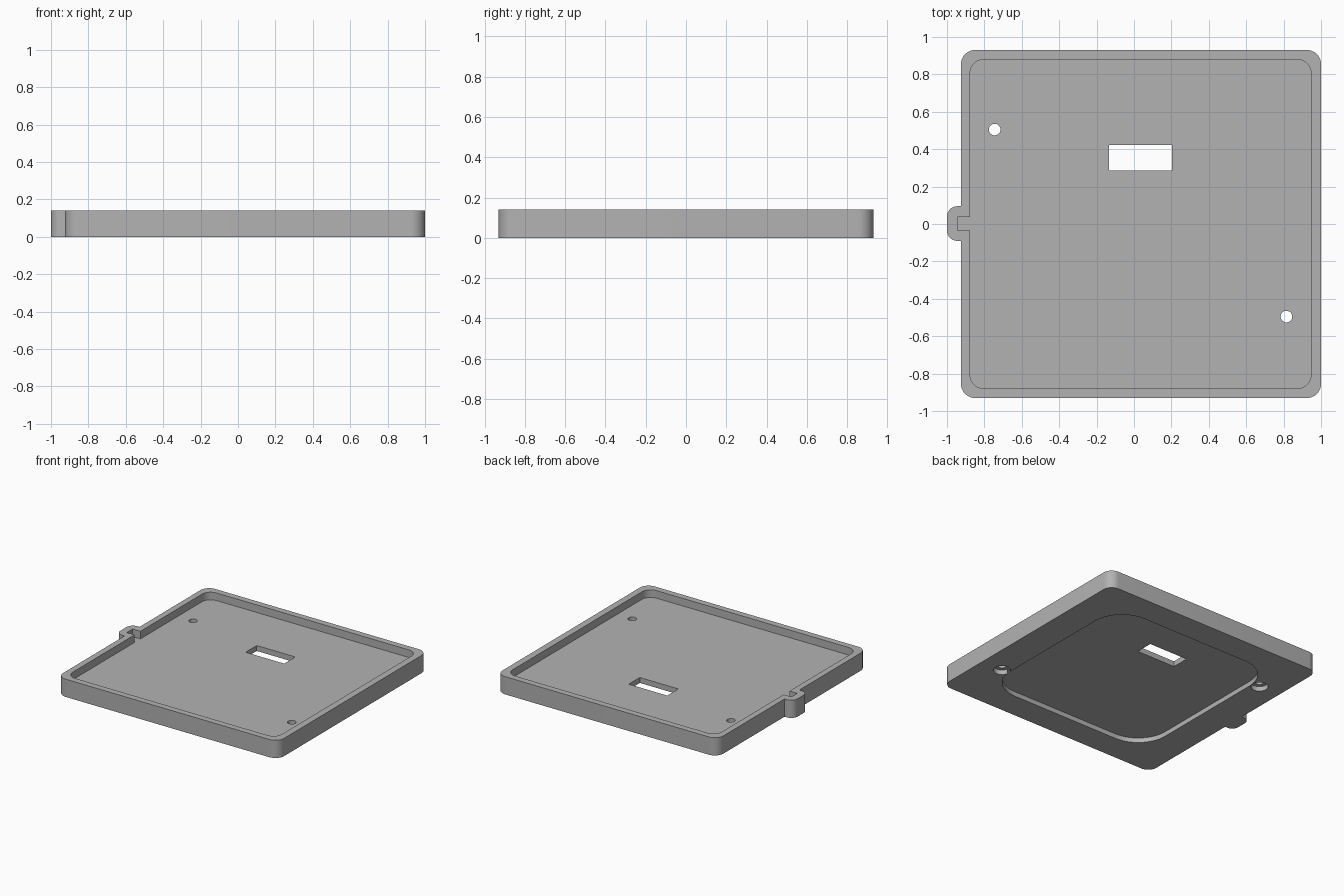
import bpy, bmesh, math
from mathutils import Vector

if "Cube" in bpy.data.objects:
    bpy.data.objects.remove(bpy.data.objects["Cube"], do_unlink=True)

grey = bpy.data.materials.new("plain_grey")
grey.use_nodes = True
GREY = (0.45, 0.45, 0.45, 1)
grey.diffuse_color = GREY
grey.node_tree.nodes["Principled BSDF"].inputs["Base Color"].default_value = GREY

HEIGHT, FLOOR, RECESS = 0.14, 0.08, 0.037
THROUGH = (-0.1, 0.3)


def rounded(corners, steps=10):
    """Outline from right-angled corners (x, y, radius)."""
    pts = []
    for i, (x, y, r) in enumerate(corners):
        p = Vector((x, y))
        if r == 0:
            pts.append(p)
            continue
        before = (Vector(corners[i - 1][:2]) - p).normalized()
        after = (Vector(corners[(i + 1) % len(corners)][:2]) - p).normalized()
        centre = p + r * (before + after)
        for k in range(steps + 1):
            t = math.pi / 2 * k / steps
            pts.append(centre - r * (after * math.cos(t) + before * math.sin(t)))
    return pts


def rectangle(x0, x1, y0, y1, r=0):
    return rounded([(x0, y0, r), (x1, y0, r), (x1, y1, r), (x0, y1, r)])


def circle(x, y, r, n=32):
    return [Vector((x + r * math.cos(2 * math.pi * k / n),
                    y + r * math.sin(2 * math.pi * k / n))) for k in range(n)]


def tabbed(x0, x1, y, r, tab_x, tab_y0, tab_y1, tab_r):
    """Rounded rectangle with a small tab on its -x side."""
    return rounded([(x0, -y, r), (x1, -y, r), (x1, y, r), (x0, y, r),
                    (x0, tab_y1, 0), (tab_x, tab_y1, tab_r),
                    (tab_x, tab_y0, tab_r), (x0, tab_y0, 0)])


def prism(name, outline, z0, z1):
    bm = bmesh.new()
    base = bm.faces.new([bm.verts.new((p.x, p.y, z0)) for p in outline])
    top = bmesh.ops.extrude_face_region(bm, geom=[base])["geom"]
    bmesh.ops.translate(bm, vec=(0, 0, z1 - z0),
                        verts=[v for v in top if isinstance(v, bmesh.types.BMVert)])
    bmesh.ops.recalc_face_normals(bm, faces=bm.faces)
    mesh = bpy.data.meshes.new(name)
    bm.to_mesh(mesh)
    bm.free()
    mesh.materials.append(grey)
    obj = bpy.data.objects.new(name, mesh)
    bpy.context.collection.objects.link(obj)
    return obj


# Outer block with side tab
tray = prism("tray", tabbed(-0.925, 1, 0.93, 0.075, -1, -0.09, 0.095, 0.055), 0, HEIGHT)

# Upper cavity with tab notch, underside recess, window slot
cutters = [
    prism("cavity", tabbed(-0.877, 0.947, 0.88, 0.075, -0.945, -0.035, 0.037, 0), FLOOR, 0.3),
    prism("underside_recess", rectangle(-0.683, 0.757, -0.72, 0.72, 0.25), -0.1, RECESS),
    prism("window", rectangle(-0.133, 0.203, 0.285, 0.423), *THROUGH),
]
# Screw holes with counterbores
for x, y in ((-0.745, 0.505), (0.815, -0.495)):
    cutters.append(prism("counterbore", circle(x, y, 0.062), -0.1, RECESS))
    cutters.append(prism("screw_hole", circle(x, y, 0.031), *THROUGH))

bpy.context.view_layer.objects.active = tray
for cutter in cutters:
    cutter.hide_render = True
    mod = tray.modifiers.new(cutter.name, "BOOLEAN")
    mod.operation, mod.solver, mod.object = "DIFFERENCE", "EXACT", cutter
    bpy.ops.object.modifier_apply(modifier=mod.name)
    bpy.data.objects.remove(cutter, do_unlink=True)

bpy.ops.object.select_all(action="DESELECT")
tray.select_set(True)
bpy.ops.object.shade_smooth_by_angle(angle=math.radians(30))
